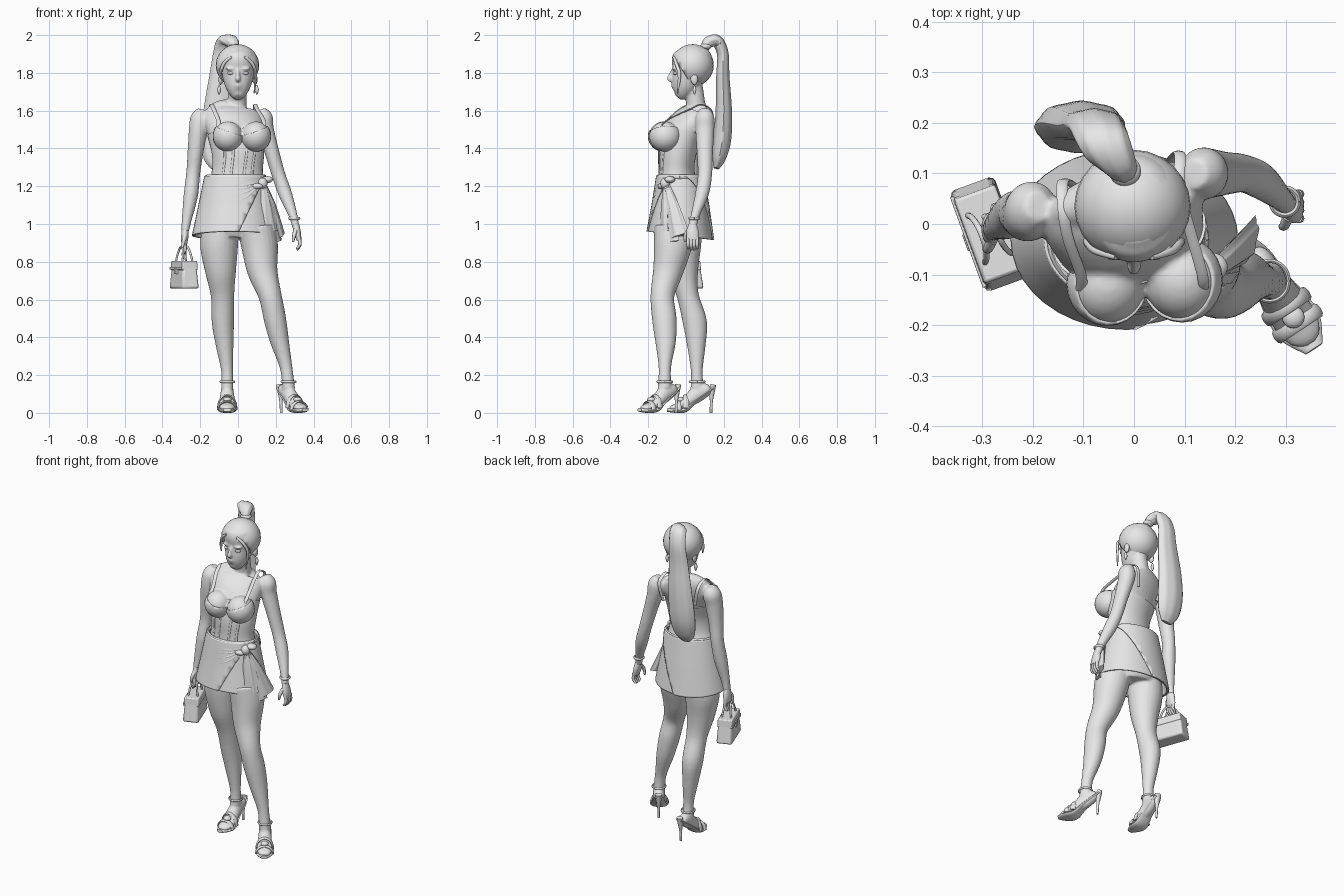
import bpy, bmesh
from math import sin, cos, pi, radians, atan2
from mathutils import Vector, Matrix

cube = bpy.data.objects.get("Cube")
if cube:
    bpy.data.objects.remove(cube, do_unlink=True)

grey = bpy.data.materials.new("plain_grey")
grey.use_nodes = True
grey.diffuse_color = (.8, .8, .8, 1)
grey.node_tree.nodes["Principled BSDF"].inputs["Base Color"].default_value = (.8, .8, .8, 1)


def spline(a, b, c, d, t):
    return .5 * (2 * b + (c - a) * t + (2 * a - 5 * b + 4 * c - d) * t * t + (3 * b - a - 3 * c + d) * t ** 3)


def tube(bm, points, sides=20, ref=(1, 0, 0), steps=5, ripple=0, caps=True):
    """Loft ellipses along a smooth path; each point is x, y, z, radius along ref, other radius."""
    path, end = [], len(points) - 1
    for i in range(end):
        four = [points[max(i - 1, 0)], points[i], points[i + 1], points[min(i + 2, end)]]
        for k in range(steps):
            path.append([spline(*q, k / steps) for q in zip(*four)])
    path.append(list(points[-1]))
    rings, last = [], len(path) - 1
    for i, p in enumerate(path):
        centre = Vector(p[:3])
        tangent = (Vector(path[min(i + 1, last)][:3]) - Vector(path[max(i - 1, 0)][:3])).normalized()
        r = Vector(ref(centre.z) if callable(ref) else ref)
        side = (r - tangent * r.dot(tangent)).normalized()
        other = tangent.cross(side)
        ring = []
        for k in range(sides):
            ang = 2 * pi * k / sides
            swell = 1 + ripple * cos(ang * sides / 4)
            ring.append(bm.verts.new(centre + (side * cos(ang) * max(p[3], .001)
                                               + other * sin(ang) * max(p[4], .001)) * swell))
        rings.append(ring)
    for low, high in zip(rings, rings[1:]):
        for k in range(sides):
            j = (k + 1) % sides
            bm.faces.new((low[k], low[j], high[j], high[k]))
    if caps:
        bm.faces.new(rings[0])
        bm.faces.new(rings[-1])


def ball(bm, loc, size):
    bmesh.ops.create_uvsphere(bm, u_segments=24, v_segments=16, radius=1,
                              matrix=Matrix.Translation(loc) @ Matrix.Diagonal((*size, 1)))


def cut(bm, point, normal):
    """Remove everything on the side the normal points to."""
    bmesh.ops.bisect_plane(bm, geom=bm.verts[:] + bm.edges[:] + bm.faces[:],
                           plane_co=point, plane_no=normal, clear_outer=True)


def hoop(bm, centre, rx, ry, thick, height):
    pts = [(centre[0] + rx * cos(a * pi / 8), centre[1] + ry * sin(a * pi / 8), centre[2], height, thick)
           for a in range(17)]
    tube(bm, pts, sides=8, ref=(0, 0, 1), steps=2)


def finish(name, bm, thick=0, fuse=False, matrix=None):
    if matrix:
        bmesh.ops.transform(bm, matrix=matrix, verts=bm.verts[:])
    bmesh.ops.recalc_face_normals(bm, faces=bm.faces[:])
    mesh = bpy.data.meshes.new(name)
    bm.to_mesh(mesh)
    bm.free()
    mesh.materials.append(grey)
    for poly in mesh.polygons:
        poly.use_smooth = True
    mesh.set_sharp_from_angle(angle=radians(50))
    obj = bpy.data.objects.new(name, mesh)
    bpy.context.scene.collection.objects.link(obj)
    if thick:
        obj.modifiers.new("Thickness", "SOLIDIFY").thickness = thick
    if fuse:
        remesh = obj.modifiers.new("Fuse", "REMESH")
        remesh.mode, remesh.voxel_size, remesh.use_smooth_shade = "VOXEL", .007, True
        smooth = obj.modifiers.new("Soften", "SMOOTH")
        smooth.factor, smooth.iterations = .5, 4
    return obj


def single(name, points, **options):
    bm = bmesh.new()
    tube(bm, points, **options)
    return finish(name, bm)


def turn(z):
    """Side direction of the torso, which twists toward the shoulders."""
    yaw = radians(15) * min(max((z - 1.25) / .3, 0), 1)
    return Vector((cos(yaw), sin(yaw), 0))


# Body: head, neck, torso, limbs and feet fused into one skin
torso = [(-.02, -.02, .93, .14, .1), (-.015, -.02, 1, .17, .125), (-.012, -.025, 1.1, .172, .13),
         (-.005, -.045, 1.2, .15, .105), (-.003, -.05, 1.28, .13, .09), (0, -.045, 1.38, .135, .095),
         (-.01, -.02, 1.48, .15, .1), (-.025, .03, 1.56, .16, .08), (-.03, .055, 1.605, .13, .055),
         (-.02, .05, 1.64, .06, .045)]
head = [(0, -.045, 1.672, .02, .02), (0, -.03, 1.69, .045, .045), (0, -.01, 1.73, .068, .07),
        (0, .015, 1.79, .085, .09), (0, .03, 1.85, .098, .108), (0, .035, 1.9, .09, .1),
        (0, .035, 1.93, .06, .07)]
neck = [(-.01, .055, 1.57, .06, .055), (-.005, .05, 1.65, .05, .05), (0, .035, 1.75, .05, .05)]
right_leg = [(-.095, -.02, .98, .095, .105), (-.1, -.02, .88, .1, .1), (-.092, -.015, .75, .082, .08),
             (-.082, .01, .62, .062, .058), (-.08, .047, .48, .059, .064), (-.07, .055, .35, .046, .048),
             (-.058, .057, .22, .031, .031), (-.057, .06, .13, .033, .036)]
left_leg = [(.1, -.06, .98, .1, .11), (.115, -.07, .88, .097, .1), (.13, -.095, .75, .08, .08),
            (.17, -.125, .62, .061, .063), (.195, -.115, .5, .059, .065), (.22, -.108, .38, .05, .055),
            (.255, -.112, .24, .033, .033), (.268, -.113, .13, .034, .037)]
right_arm = [(-.19, .035, 1.605, .025, .03), (-.2, .03, 1.565, .05, .055), (-.21, .02, 1.5, .05, .055),
             (-.225, .02, 1.38, .042, .046), (-.237, .025, 1.27, .037, .04), (-.25, .01, 1.15, .038, .04),
             (-.272, -.005, 1.02, .026, .026), (-.28, -.01, .96, .02, .025)]
left_arm = [(.12, .1, 1.605, .025, .03), (.135, .1, 1.565, .048, .05), (.145, .1, 1.5, .045, .05),
            (.18, .1, 1.38, .039, .043), (.215, .1, 1.26, .036, .038), (.25, .085, 1.16, .036, .036),
            (.29, .05, 1.05, .024, .024), (.305, .035, .99, .019, .023)]
busts = {"right": (-.053, -.117, 1.465), "left": (.095, -.11, 1.465)}
bust_size = Vector((.076, .08, .078))
feet = {"right": (-.057, .06, 0, -1), "left": (.268, -.113, .55, -.835)}

skin = bmesh.new()
tube(skin, torso, sides=32, ref=turn)
for part in (head, neck, right_leg, left_leg, right_arm, left_arm):
    tube(skin, part, sides=24)
for spot in busts.values():
    ball(skin, spot, bust_size)
for x, y, hx, hy in feet.values():
    foot = [(-.068, .135, .02, .02), (-.05, .125, .032, .034), (0, .1, .036, .044), (.05, .06, .042, .032),
            (.09, .036, .045, .022), (.13, .026, .035, .016), (.147, .022, .016, .01)]
    tube(skin, [(x + hx * u, y + hy * u, z, a, b) for u, z, a, b in foot], ref=(-hy, hx, 0))
# Nose, brow, lips and ears
tube(skin, [(0, -.07, 1.815, .008, .01), (0, -.08, 1.785, .01, .014), (0, -.085, 1.768, .015, .016),
            (0, -.075, 1.758, .008, .008)], sides=12)
ball(skin, (0, -.066, 1.735), (.022, .014, .008))
ball(skin, (0, -.062, 1.722), (.018, .014, .008))
for s in (-1, 1):
    ball(skin, (s * .038, -.058, 1.822), (.028, .016, .008))
    ball(skin, (s * .092, .045, 1.765), (.012, .02, .032))
finish("skin_body", skin, fuse=True)

eyes = bmesh.new()
for s in (-1, 1):
    ball(eyes, (s * .037, -.055, 1.798), (.019, .014, .009))
finish("eyes", eyes)

# Hands: palm, four fingers and a thumb
for name, (x, y, z), lean, curl in (("right", right_arm[-1][:3], -.005, 1), ("left", left_arm[-1][:3], .018, 1)):
    bm = bmesh.new()
    tube(bm, [(x, y, z + .01, .018, .022), (x + lean / 2, y, z - .035, .019, .033),
              (x + lean, y, z - .075, .013, .032)])
    for i in range(4):
        fy = y + (i - 1.5) * .016
        drop = .055 - .006 * abs(i - 1.5)
        tube(bm, [(x + lean, fy, z - .06, .01, .009), (x + lean + .004, fy, z - .075 - drop / 2, .009, .009),
                  (x + lean - curl * .012, fy, z - .075 - drop, .006, .006)], sides=8)
    tube(bm, [(x, y - .02, z - .02, .012, .012), (x - .008, y - .038, z - .05, .01, .01),
              (x - .014, y - .04, z - .085, .006, .006)], sides=8)
    finish(name + "_hand", bm)

# Hair: cap with slanted hairline, ponytail, tie and loose strands
cap = bmesh.new()
ball(cap, (-.003, .035, 1.84), (.115, .112, .112))
cut(cap, (0, 0, 1.782), (0, -1.6, -1))
finish("hair_cap", cap, thick=.015)
single("ponytail", [(-.015, .1, 1.93, .022, .022), (-.03, .12, 1.962, .035, .03), (-.06, .165, 1.968, .05, .031),
                    (-.075, .195, 1.9, .055, .03), (-.085, .195, 1.78, .065, .034), (-.1, .2, 1.6, .08, .042),
                    (-.11, .192, 1.45, .085, .046), (-.11, .175, 1.35, .07, .035), (-.105, .16, 1.295, .035, .015)],
       sides=32, ripple=.03)
tie = bmesh.new()
ball(tie, (-.018, .105, 1.94), (.032, .03, .018))
finish("hair_tie", tie)
for name, s, low in (("right_strand", -1, 1.76), ("left_strand", 1, 1.69)):
    single(name, [(s * .035, -.065, 1.885, .007, .007), (s * .075, -.052, 1.85, .009, .009),
                  (s * .094, -.035, 1.79, .007, .009), (s * .085, -.045, low, .003, .003)], sides=8)

# Jewellery
jewels = bmesh.new()
for s in (-1, 1):
    tube(jewels, [(s * .1, .045, 1.735, .003, .003), (s * .1, .045, 1.71, .01, .01),
                  (s * .1, .045, 1.685, .003, .003)], sides=10)
hoop(jewels, (.298, .044, 1.03), .027, .027, .005, .008)
finish("earrings_and_bracelet", jewels)

# Bodice, seams, cups and shoulder straps
ribs = [p for p in torso if 1.15 < p[2] < 1.5]
bodice = bmesh.new()
tube(bodice, [(x, y, z, a + .005, b + .005) for x, y, z, a, b in ribs], sides=32, ref=turn)
for ang in (-125, -105, -75, -55):
    c, s = cos(radians(ang)), sin(radians(ang))
    tube(bodice, [(x + turn(z).x * a * c - turn(z).y * b * s, y + turn(z).y * a * c + turn(z).x * b * s,
                   z, .008, .008) for x, y, z, a, b in ribs], sides=8)
finish("bodice", bodice)
for name, spot in busts.items():
    side = -1 if name == "right" else 1
    cup = bmesh.new()
    ball(cup, spot, bust_size * 1.06)
    cut(cup, Vector(spot) + Vector((0, 0, .032)), (-side * .35, -.1, 1))
    finish(name + "_cup", cup, thick=.007)
for name, x0, x1, y1 in (("right_strap", -.105, -.14, .03), ("left_strap", .135, .09, .085)):
    single(name, [(x0, -.13, 1.515, .011, .004), (x0, -.1, 1.55, .011, .004),
                  (x1 + .01, y1 - .06, 1.61, .011, .004), (x1, y1, 1.632, .011, .004),
                  (x1, y1 + .055, 1.59, .011, .004), (x1 * .8, y1 + .04, 1.48, .011, .004)], sides=8)


# Wrapped skirt: flared shell, overlapping panel, waistband and drawn folds
def flare(z):
    return 1 + (1.1 - z) * 1.1


def skirt_layer(name, grow, split):
    bm = bmesh.new()
    tube(bm, [(-.015, -.03, z, .187 * flare(z) + grow, .145 * flare(z) + grow)
              for z in (.935, 1, 1.1, 1.2, 1.255)], sides=40, caps=False)
    for v in bm.verts:
        v.co.z -= .13 * v.co.y * max(0, 1.1 - v.co.z) / .17
    if split:
        cut(bm, (.13, 0, 1.22), (.27, 0, -.13))
    finish(name, bm, thick=.008)


def on_skirt(ang, z, r):
    f = flare(z)
    return (-.015 + .187 * f * cos(radians(ang)), -.03 + .145 * f * sin(radians(ang)), z, r, r)


skirt_layer("skirt", 0, False)
skirt_layer("skirt_wrap_panel", .008, True)
folds = bmesh.new()
hoop(folds, (-.012, -.032, 1.25), .154, .118, .007, .012)
for drop in (.03, .07, .12, .18):
    tube(folds, [on_skirt(-38 - 28 * i, 1.22 - drop * (i / 4) ** .7, .012 - .002 * i) for i in range(5)],
         sides=8, ref=(0, 0, 1))
finish("skirt_folds", folds)

# Side knot with loops and hanging tails
knot = bmesh.new()
ball(knot, (.13, -.11, 1.215), (.026, .026, .03))
ball(knot, (.155, -.085, 1.235), (.03, .028, .018))
ball(knot, (.1, -.13, 1.2), (.032, .02, .016))
finish("skirt_knot", knot)
tails = bmesh.new()
for ex, ey, ez, yaw in ((.165, -.115, .96, 25), (.2, -.075, .905, 50), (.23, -.03, .94, 75)):
    tube(tails, [(.135, -.105, 1.21, .014, .012), (.135 * .5 + ex * .5, ey * .5 - .055, 1.1, .028, .014),
                 (ex, ey, ez, .045, .014)], sides=24, ripple=.12, ref=(cos(radians(yaw)), sin(radians(yaw)), 0))
finish("skirt_tails", tails)

# High-heeled sandals
for name, (x, y, hx, hy) in feet.items():
    def place(u, s, z):
        return (x + hx * u - hy * s, y + hy * u + hx * s, z)
    across = (-hy, hx, 0)
    shoe = bmesh.new()
    sole = [(-.088, .135, .022, .008), (-.05, .105, .034, .008), (.01, .062, .037, .009),
            (.06, .018, .046, .013), (.11, .012, .046, .012), (.16, .016, .02, .01)]
    tube(shoe, [(*place(u, 0, z), a, b) for u, z, a, b in sole], ref=across)
    tube(shoe, [(*place(-.085, 0, .15), .02, .015), (*place(-.078, 0, .11), .016, .014),
                (*place(-.074, 0, .06), .008, .008), (*place(-.072, 0, 0), .007, .007)], sides=12, ref=across)
    for u, base, w, h in ((.06, .025, .048, .068), (.1, .015, .049, .045)):
        tube(shoe, [(*place(u, w * cos(a * pi / 8), base + h * sin(a * pi / 8)), .015, .006) for a in range(9)],
             sides=8, steps=2, ref=(hx, hy, 0))
    ball(shoe, place(.085, 0, .07), (.022, .022, .014))
    hoop(shoe, (x, y, .165), .038, .04, .004, .006)
    finish(name + "_sandal", shoe)

# Handbag: tapered box, flap, clasp and two arched handles
stand = Matrix.Translation((-.285, -.02, .73)) @ Matrix.Rotation(radians(-70), 4, "Z")


def block(name, loc, size, taper):
    bm = bmesh.new()
    bmesh.ops.create_cube(bm, size=1)
    for v in bm.verts:
        shrink = taper if v.co.z > 0 else 1
        v.co = Vector(loc) + Vector((v.co.x * size[0] * shrink, v.co.y * size[1] * shrink, v.co.z * size[2]))
    obj = finish(name, bm, matrix=stand)
    bevel = obj.modifiers.new("Soft edges", "BEVEL")
    bevel.width, bevel.segments = min(size) * .12, 2


block("bag_body", (0, 0, 0), (.215, .095, .145), .8)
block("bag_flap", (0, 0, .05), (.185, .09, .05), .95)
block("bag_clasp", (0, -.046, .02), (.035, .012, .03), 1)
block("bag_strap", (0, -.045, .035), (.19, .008, .014), 1)
handles = bmesh.new()
for s in (-1, 1):
    tube(handles, [(.05 * cos(a * pi / 8), s * (.03 - .015 * sin(a * pi / 8)), .06 + .09 * sin(a * pi / 8), .006, .006)
                   for a in range(9)], sides=8, steps=2, ref=(0, 1, 0))
finish("bag_handles", handles, matrix=stand)
